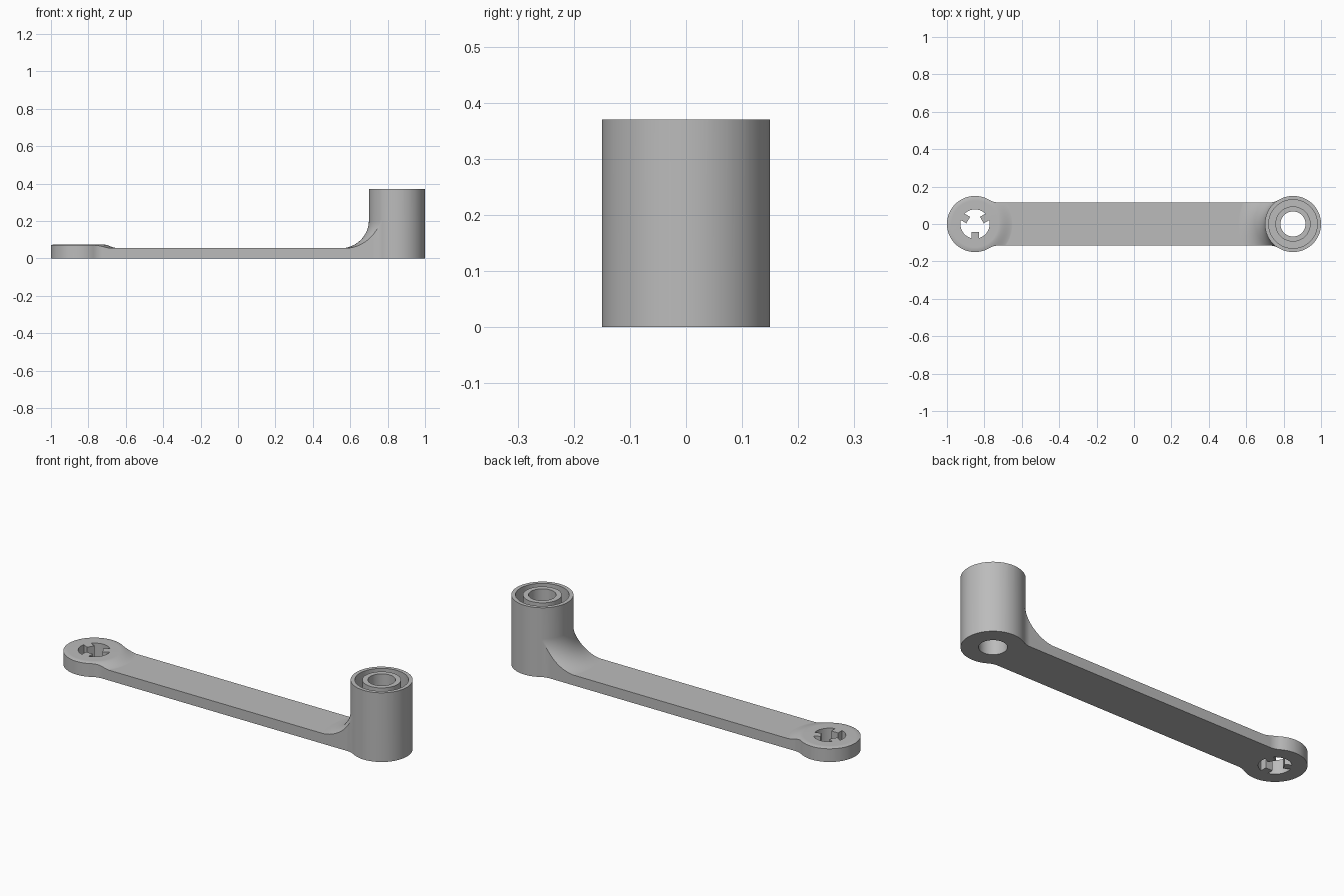
import bpy, bmesh
from math import sin, cos, pi, atan2, asin, sqrt, radians

cube = bpy.data.objects.get("Cube")
if cube:
    bpy.data.objects.remove(cube)

END_X, END_R = 0.85, 0.15          # hub centres and radius
HALF_W, ARM_Z = 0.115, 0.055       # arm half width and thickness
BOSS_Z, TOWER_Z = 0.075, 0.37
BLEND = 0.10                       # plan radius where arm meets hubs

grey = bpy.data.materials.new("plain grey")
grey.use_nodes = True
grey.diffuse_color = (0.5, 0.5, 0.5, 1)
grey.node_tree.nodes["Principled BSDF"].inputs["Base Color"].default_value = (0.5, 0.5, 0.5, 1)


def finish(name, bm):
    bmesh.ops.recalc_face_normals(bm, faces=bm.faces)
    mesh = bpy.data.meshes.new(name)
    bm.to_mesh(mesh)
    bm.free()
    mesh.materials.append(grey)
    obj = bpy.data.objects.new(name, mesh)
    bpy.context.collection.objects.link(obj)
    return obj


def prism(name, outline, z0, z1):
    bm = bmesh.new()
    face = bm.faces.new([bm.verts.new((x, y, z0)) for x, y in outline])
    top = bmesh.ops.extrude_face_region(bm, geom=[face])["geom"]
    bmesh.ops.translate(bm, vec=(0, 0, z1 - z0),
                        verts=[v for v in top if isinstance(v, bmesh.types.BMVert)])
    return finish(name, bm)


def lathe(name, profile, cx, closed=False, n=96):
    """Revolve (radius, z) points about a vertical axis at cx."""
    bm = bmesh.new()
    pts = [bm.verts.new((cx + r, 0, z)) for r, z in profile]
    edges = [bm.edges.new(p) for p in zip(pts, pts[1:])]
    if closed:
        edges.append(bm.edges.new((pts[-1], pts[0])))
    bmesh.ops.spin(bm, geom=pts + edges, cent=(cx, 0, 0), axis=(0, 0, 1),
                   angle=2 * pi, steps=n, use_duplicate=False)
    bmesh.ops.remove_doubles(bm, verts=bm.verts, dist=1e-5)
    return finish(name, bm)


def combine(target, tool, operation):
    mod = target.modifiers.new("cut", "BOOLEAN")
    mod.operation, mod.solver, mod.object = operation, "EXACT", tool
    bpy.context.view_layer.objects.active = target
    bpy.ops.object.modifier_apply(modifier=mod.name)
    bpy.data.objects.remove(tool)


def arc(cx, cy, r, a0, a1, n):
    return [(cx + r * cos(a0 + (a1 - a0) * i / n), cy + r * sin(a0 + (a1 - a0) * i / n))
            for i in range(n + 1)]


# Plan outline: one quarter, mirrored in x and y
dy = HALF_W + BLEND
dx = sqrt((END_R + BLEND) ** 2 - dy ** 2)
quarter = arc(END_X, 0, END_R, 0, atan2(dy, -dx), 40)
quarter += arc(END_X - dx, dy, BLEND, atan2(-dy, dx), -pi / 2, 8)[1:]
half = quarter + [(-x, y) for x, y in reversed(quarter)]
outline = half + [(x, -y) for x, y in reversed(half[1:-1])]
crank = prism("crank_arm", outline, 0, 0.5)

# Height envelope: flat slab, tower with concave skirt, low boss with soft shoulder
envelope = prism("height_envelope", [(-1.2, -.4), (1.2, -.4), (1.2, .4), (-1.2, .4)],
                 -0.2, ARM_Z)
wall, skirt = END_R + 0.0005, 0.15
tower = [(0, -0.1), (wall + skirt, -0.1)]
tower += [(r, z) for r, z in arc(wall + skirt, ARM_Z + skirt - 0.0005, skirt, -pi / 2, -pi, 16)]
tower += [(wall, TOWER_Z), (0, TOWER_Z)]
combine(envelope, lathe("tower_form", tower, END_X), "UNION")

boss = [(0, -0.1), (0.21, -0.1)]
for i in range(13):
    t = i / 12
    boss.append((0.21 - 0.085 * t, ARM_Z - 0.0005 + (BOSS_Z - ARM_Z + 0.0005) * t * t * (3 - 2 * t)))
boss.append((0, BOSS_Z))
combine(envelope, lathe("boss_form", boss, -END_X), "UNION")
combine(crank, envelope, "INTERSECT")

# Tower bore and the ring groove around its inner tube
bore = lathe("bore", [(0, -0.1), (0.067, -0.1), (0.067, 0.6), (0, 0.6)], END_X)
combine(crank, bore, "DIFFERENCE")
groove = lathe("groove", [(0.094, 0.12), (0.13, 0.12), (0.13, 0.5), (0.094, 0.5)], END_X, True)
combine(crank, groove, "DIFFERENCE")

# Keyed hole with three inward teeth
hole_r, tooth, tip = 0.078, 0.02, 0.042
gap = asin(tooth / hole_r)
keyed = []
for k in range(3):
    a = radians(-90 + 120 * k)
    b = a + radians(120)
    keyed += arc(-END_X, 0, hole_r, a + gap, b - gap, 20)
    keyed += [(-END_X + tip * cos(b) - s * tooth * sin(b), tip * sin(b) + s * tooth * cos(b))
              for s in (-1, 1)]
combine(crank, prism("keyed_hole", keyed, -0.1, 0.3), "DIFFERENCE")

# Smooth shading with crisp edges
bpy.ops.object.select_all(action="DESELECT")
crank.select_set(True)
bpy.context.view_layer.objects.active = crank
bpy.ops.object.shade_smooth_by_angle(angle=radians(30))
weighted = crank.modifiers.new("even_shading", "WEIGHTED_NORMAL")
weighted.keep_sharp = True
